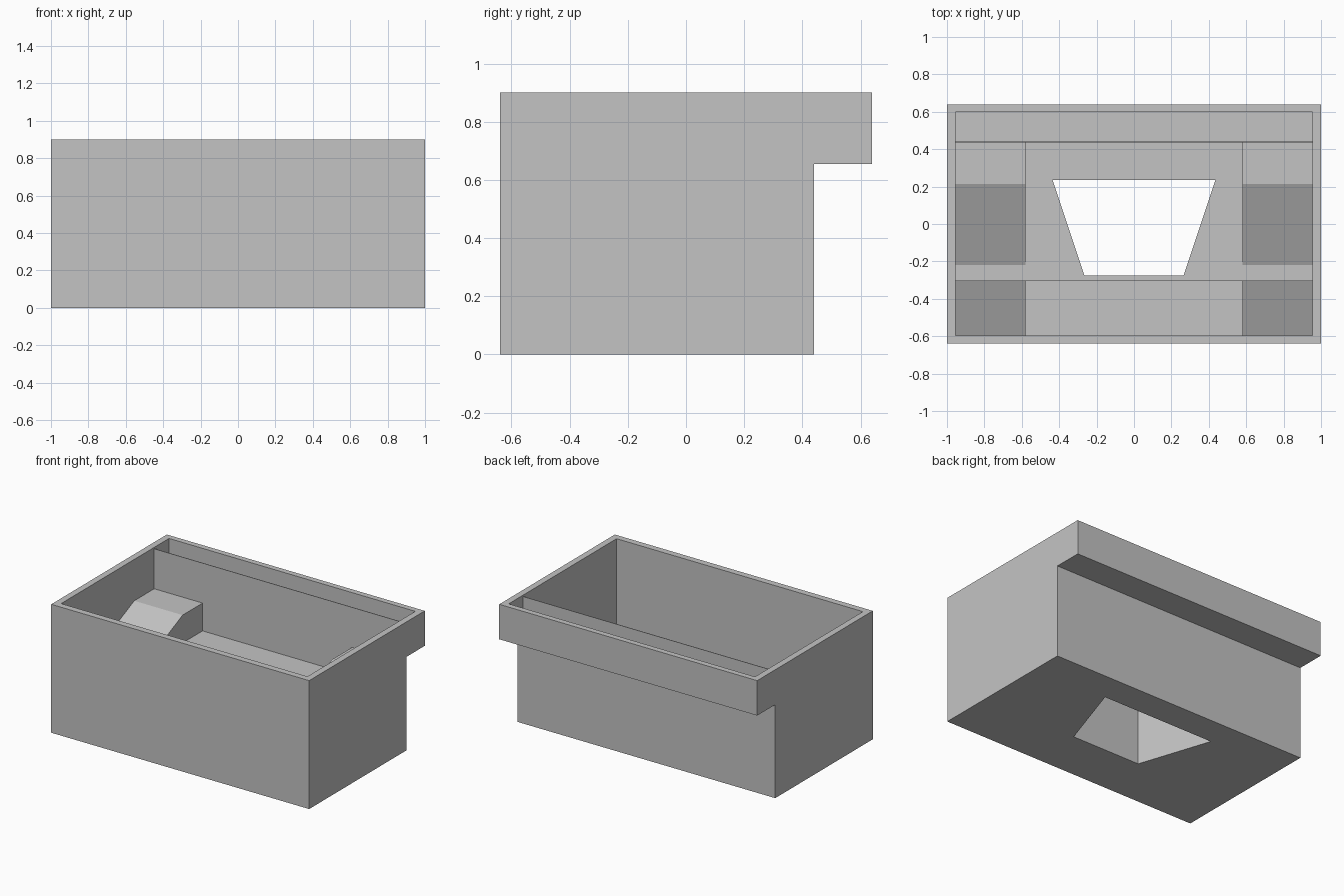
import bpy
import bmesh
from mathutils import Vector

if "Cube" in bpy.data.objects:
    bpy.data.objects.remove(bpy.data.objects["Cube"], do_unlink=True)

grey = bpy.data.materials.new("plain_grey")
grey.use_nodes = True
grey.diffuse_color = (0.55, 0.55, 0.55, 1)
grey.node_tree.nodes["Principled BSDF"].inputs["Base Color"].default_value = (0.55, 0.55, 0.55, 1)


def prism(name, points, direction):
    """Extrude a closed outline of 3D points along a direction."""
    bm = bmesh.new()
    face = bm.faces.new([bm.verts.new(p) for p in points])
    result = bmesh.ops.extrude_face_region(bm, geom=[face])
    verts = [g for g in result["geom"] if isinstance(g, bmesh.types.BMVert)]
    bmesh.ops.translate(bm, vec=Vector(direction), verts=verts)
    bmesh.ops.recalc_face_normals(bm, faces=bm.faces)
    mesh = bpy.data.meshes.new(name)
    bm.to_mesh(mesh)
    bm.free()
    obj = bpy.data.objects.new(name, mesh)
    mesh.materials.append(grey)
    bpy.context.collection.objects.link(obj)
    return obj


def side_prism(name, half_width, profile):
    """Extrude a (y, z) profile across the width."""
    return prism(name, [(-half_width, y, z) for y, z in profile], (2 * half_width, 0, 0))


# Main dimensions
front, back, lip = -0.64, 0.44, 0.64
height, lip_bottom, wall = 0.9, 0.655, 0.045
inner_x, channel_x = 1 - wall, 0.58
inner_front, inner_back = front + wall, back - 0.004
deck, deck_front, shoulder, base = 0.415, -0.305, 0.61, 0.04
above = 1.1

# Outer body with the rear overhang
body = side_prism("tray_body", 1, [
    (front, 0), (back, 0), (back, lip_bottom), (lip, lip_bottom), (lip, height), (front, height)])

# Full-width cavity: sloped side blocks, with the raised deck crossing them
cavity = side_prism("cavity_cutter", inner_x, [
    (inner_front, 0.247), (deck_front, 0.377), (deck_front, deck), (-0.22, deck),
    (0.215, shoulder), (inner_back, shoulder), (inner_back, above), (inner_front, above)])

# Central channel between the side blocks, with the deep front trench
channel = side_prism("channel_cutter", channel_x, [
    (inner_front, base), (deck_front, base), (deck_front, deck),
    (inner_back, deck), (inner_back, above), (inner_front, above)])

# Narrow pocket in the overhang, behind the thin partition
pocket = side_prism("pocket_cutter", inner_x, [
    (back, lip_bottom + wall), (0.6, lip_bottom + wall), (0.6, above), (back, above)])

# The partition stops just below the rim
partition_gap = side_prism("partition_cutter", inner_x, [
    (0.4, 0.89), (0.5, 0.89), (0.5, above), (0.4, above)])

# Tapered opening through the deck and base
opening = prism("opening_cutter", [
    (-0.435, 0.235, -0.1), (0.435, 0.235, -0.1),
    (0.265, -0.275, -0.1), (-0.265, -0.275, -0.1)], (0, 0, 0.7))

bpy.context.view_layer.objects.active = body
for cutter in (cavity, channel, pocket, partition_gap, opening):
    cutter.hide_render = True
    mod = body.modifiers.new(cutter.name, "BOOLEAN")
    mod.operation = "DIFFERENCE"
    mod.solver = "EXACT"
    mod.object = cutter
    bpy.ops.object.modifier_apply(modifier=mod.name)
    bpy.data.objects.remove(cutter, do_unlink=True)
